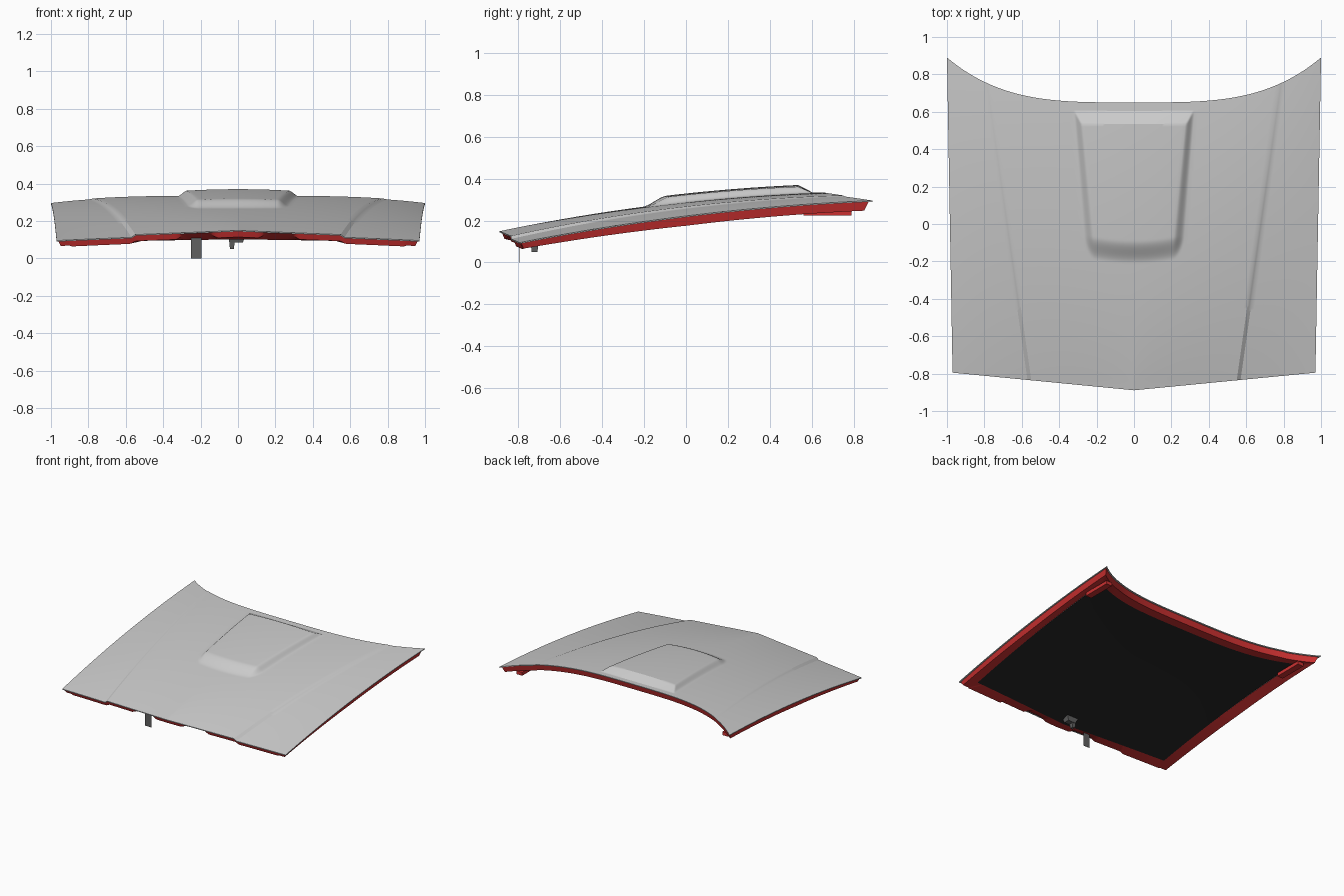
import bpy, bmesh
from math import sqrt, radians

if "Cube" in bpy.data.objects:
    bpy.data.objects.remove(bpy.data.objects["Cube"])


def lerp(a, b, t):
    return a + (b - a) * t


def clamp(t):
    return max(0.0, min(1.0, t))


def smooth(t):
    t = clamp(t)
    return t * t * (3 - 2 * t)


# --- plan outline and guide lines of the panel
def side_x(y): return lerp(0.97, 1.0, (y + 0.795) / 1.685)
def front_y(x): return -0.889 + 0.097 * abs(x)
def rear_y(x): return 0.65 + 0.24 * abs(x) ** 3.5
def crease_x(y): return lerp(0.550, 0.77, (y + 0.83) / 1.54)
def scoop_top(y): return lerp(0.21, 0.28, (y + 0.1) / 0.7)
def scoop_base(y): return lerp(0.268, 0.324, (y + 0.1) / 0.7)


def base_z(x, y, stepped=True):
    """Crowned panel with a small step outside the crease; the liner is flatter."""
    c = 0.29 + 0.1069 * y - 0.058 * y * y
    e = 0.222 + 0.1233 * y - 0.0458 * y * y
    t = clamp((y + 0.85) / 1.75)
    a = abs(x)
    crown = (a / side_x(y)) ** lerp(1.0, 4.0, t)
    if not stepped:
        return e + lerp(0.5, 0.9, t) * (c - e) * (1 - crown)
    step = lerp(0.014, 0.003, t)
    mask = clamp((a - crease_x(y)) / 0.02)
    return c - (c - e - step) * crown - step * mask


def scoop_z(x, y):
    a = clamp((scoop_base(y) - abs(x)) / (scoop_base(y) - scoop_top(y)))
    b = clamp((y + 0.21 - 0.45 * x * x) / 0.12)
    r = clamp((0.605 - y) / 0.07)
    d = clamp(1 - sqrt((1 - a) ** 2 + (1 - b) ** 2))
    return (0.039 - 0.1 * x * x) * min(smooth(d), r)


def material(name, col):
    m = bpy.data.materials.new(name)
    m.diffuse_color = (*col, 1)
    m.use_nodes = True
    m.node_tree.nodes["Principled BSDF"].inputs["Base Color"].default_value = m.diffuse_color
    return m


red = material("red_paint", (0.6, 0.03, 0.03))
black = material("black_liner", (0.02, 0.02, 0.02))
dark = material("dark_metal", (0.12, 0.12, 0.12))


def finish(name, bm, mat=None, recalc=False, angle=30):
    if recalc:
        bmesh.ops.recalc_face_normals(bm, faces=bm.faces)
    me = bpy.data.meshes.new(name)
    bm.to_mesh(me)
    bm.free()
    ob = bpy.data.objects.new(name, me)
    bpy.context.collection.objects.link(ob)
    if mat:
        me.materials.append(mat)
    bpy.ops.object.select_all(action='DESELECT')
    ob.select_set(True)
    bpy.context.view_layer.objects.active = ob
    bpy.ops.object.shade_smooth_by_angle(angle=radians(angle))
    return ob


def subdivide(counts):
    out = [(0, 0.0)]
    for i, n in enumerate(counts):
        out += [(i, (k + 1) / n) for k in range(n)]
    return out


def sheet(bm, inset, drop, top, cols, rows):
    """Grid whose columns and rows follow the crease and scoop lines."""
    us = subdivide(cols)
    us = [(-1, *u) for u in reversed(us[1:])] + [(1, *u) for u in us]
    vs = subdivide(rows)
    grid = []
    for s, i, t in us:
        line = []
        for j, w in vs:
            x, y = 0.5 * s, 0.0
            for _ in range(12):
                k = [front_y(x) + inset, -0.24, -0.06, 0.5, 0.605, rear_y(x) - inset]
                if top:
                    k[3] = 0.535
                else:
                    k[4] = lerp(k[3], k[5], 0.5)
                y = lerp(k[j], k[j + 1], w)
                g = [0, scoop_top(y), scoop_base(y), crease_x(y), crease_x(y) + 0.02,
                     side_x(y) - inset]
                x = s * lerp(g[i], g[i + 1], t)
            z = base_z(x, y, top) - drop + (scoop_z(x, y) if top else 0)
            line.append(bm.verts.new((x, y, z)))
        grid.append(line)
    for a, b in zip(grid, grid[1:]):
        for k in range(len(vs) - 1):
            q = (a[k], b[k], b[k + 1], a[k + 1])
            bm.faces.new(q if top else q[::-1])


def outline(inset):
    xf, xr = side_x(-0.795) - inset, side_x(0.89) - inset
    yf, yr = front_y(xf) + inset, rear_y(xr) - inset
    pts = []
    for k in range(160):
        x = lerp(-xf, xf, k / 160)
        pts.append((x, front_y(x) + inset))
    pts += [(lerp(xf, xr, k / 50), lerp(yf, yr, k / 50)) for k in range(50)]
    for k in range(80):
        x = lerp(xr, -xr, k / 80)
        pts.append((x, rear_y(x) - inset))
    pts += [(-lerp(xr, xf, k / 50), lerp(yr, yf, k / 50)) for k in range(50)]
    return pts


def rim(bm, profile):
    """Sweep (inset, drop, stepped) stations around the outline."""
    rings = []
    for inset, drop, stepped in profile:
        rings.append([bm.verts.new((x, y, base_z(x, y, stepped)
                                    - (drop(x, y) if callable(drop) else drop)))
                      for x, y in outline(inset)])
    n = len(rings[0])
    for a, b in zip(rings, rings[1:]):
        for k in range(n):
            bm.faces.new((a[k], b[k], b[(k + 1) % n], a[(k + 1) % n]))


def flange_depth(x, y):
    if y < front_y(x) + 0.1 and abs(x) < 0.9:
        a = abs(x)
        notch = clamp((a - 0.11) / 0.04) * clamp((0.33 - a) / 0.04)
        return lerp(0.04, 0.018, notch)
    return lerp(0.034, 0.05, clamp((y + 0.8) / 0.8))


# outer skin with scoop
bm = bmesh.new()
sheet(bm, 0, 0, True, (18, 8, 20, 2, 18), (36, 20, 40, 8, 12))
finish("hood_skin", bm, angle=28)

# folded hem around the skin edge
bm = bmesh.new()
rim(bm, [(0, 0, True), (0, 0.006, True), (0.02, 0.007, True)])
finish("skin_hem", bm, recalc=True)

# red frame flange under the edge, meeting the liner
LINER_IN, LINER_DROP = 0.1, 0.033
bm = bmesh.new()
rim(bm, [(0.01, 0.006, True), (0.022, flange_depth, True), (LINER_IN, LINER_DROP, False)])
finish("frame_flange", bm, red, recalc=True)

# black underside liner, flatter than the skin
bm = bmesh.new()
sheet(bm, LINER_IN, LINER_DROP, False, (6, 2, 8, 2, 8), (12, 4, 10, 2, 4))
finish("underside_liner", bm, black)


def block(name, x0, x1, y0, y1, z0, z1, mat, taper=1.0):
    bm = bmesh.new()
    bmesh.ops.create_cube(bm, size=1)
    for v in bm.verts:
        f = taper if v.co.z < 0 else 1.0
        v.co = ((x0 + x1) / 2 + v.co.x * f * (x1 - x0),
                (y0 + y1) / 2 + v.co.y * f * (y1 - y0),
                (z0 + z1) / 2 + v.co.z * (z1 - z0))
    finish(name, bm, mat)


# hinge mounts at the rear corners
for s, side in ((1, "right"), (-1, "left")):
    x0, x1 = sorted((s * 0.87, s * 0.92))
    block("hinge_mount_" + side, x0, x1, 0.56, 0.79, 0.223, 0.25, red)

# release tab and latch striker at the front
block("release_tab", -0.25, -0.195, -0.796, -0.794, 0.0, 0.11, dark)
block("latch_striker", -0.05, -0.015, -0.745, -0.70, 0.05, 0.12, dark, 0.6)
block("latch_base", -0.055, 0.04, -0.755, -0.69, 0.085, 0.12, dark, 0.7)
